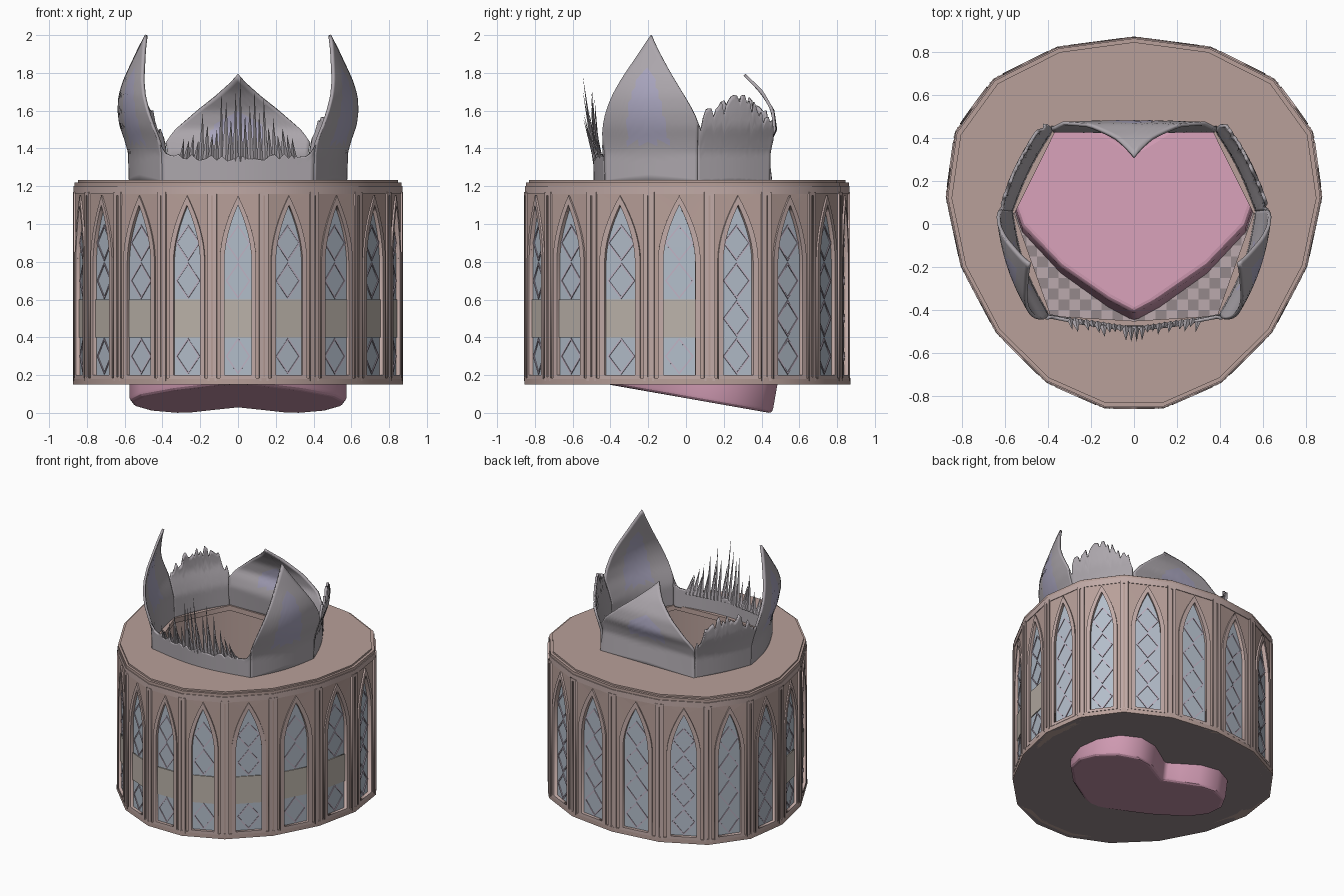
import bpy, bmesh, math, random
from mathutils import Matrix, Vector

if "Cube" in bpy.data.objects:
    bpy.data.objects.remove(bpy.data.objects["Cube"])

random.seed(4)
SIDES = 17
STEP = 2 * math.pi / SIDES
FRONT = -math.pi / 2


def mat(name, rgb):
    m = bpy.data.materials.new(name)
    m.diffuse_color = (*rgb, 1)
    m.use_nodes = True
    m.node_tree.nodes["Principled BSDF"].inputs["Base Color"].default_value = m.diffuse_color
    return m


STONE = mat("rose_stone", (0.48, 0.35, 0.32))
TRIM = mat("pale_trim", (0.53, 0.40, 0.38))
GLASS = mat("blue_glass", (0.45, 0.51, 0.59))
LEAD = mat("lilac_lead", (0.52, 0.45, 0.55))
SAND = mat("sand_band", (0.50, 0.45, 0.40))
GREY = mat("crown_grey", (0.42, 0.39, 0.42))
LILAC = mat("lilac", (0.40, 0.38, 0.52))
PINK = mat("pink", (0.62, 0.32, 0.44))
FLOOR = mat("floor_grey", (0.30, 0.25, 0.26))
TILE = mat("tile_pink", (0.50, 0.40, 0.42))


def add(name, mesh, *mats, matrix=None):
    ob = bpy.data.objects.new(name, mesh)
    bpy.context.collection.objects.link(ob)
    for m in mats:
        if m.name not in mesh.materials:
            mesh.materials.append(m)
    if matrix:
        ob.matrix_world = matrix
    return ob


def add_drum(name, mesh, m, matrix=Matrix()):
    """Place a drum part, then warp it: the plan is wider at the back."""
    me = mesh.copy()
    me.transform(matrix)
    for v in me.vertices:
        x, y, z = v.co
        r2 = x * x + y * y
        s = 1 + .015 * (2 * x * y / max(r2, 1e-6)) ** 2
        v.co = (s * x * (1 + .16 * y) * .995, s * y + .06 * x * x, z)
    return add(name, me, m)


def plate(loops, z0, z1):
    """Mesh of a flat plate; inner loops become holes."""
    c = bpy.data.curves.new("profile", 'CURVE')
    c.dimensions, c.fill_mode, c.extrude = '2D', 'BOTH', (z1 - z0) / 2
    for pts in loops:
        s = c.splines.new('POLY')
        s.points.add(len(pts) - 1)
        for p, (x, y) in zip(s.points, pts):
            p.co = (x, y, 0, 1)
        s.use_cyclic_u = True
    ob = bpy.data.objects.new("profile", c)
    bpy.context.collection.objects.link(ob)
    dg = bpy.context.evaluated_depsgraph_get()
    me = bpy.data.meshes.new_from_object(ob.evaluated_get(dg))
    bpy.data.objects.remove(ob)
    bm = bmesh.new()
    bm.from_mesh(me)
    bmesh.ops.translate(bm, verts=bm.verts, vec=(0, 0, (z0 + z1) / 2))
    bmesh.ops.remove_doubles(bm, verts=bm.verts, dist=1e-5)
    bmesh.ops.recalc_face_normals(bm, faces=bm.faces)
    bm.to_mesh(me)
    bm.free()
    return me


def ngon(apothem):
    r = apothem / math.cos(STEP / 2)
    angles = [FRONT + (i + .5) * STEP for i in range(SIDES)]
    return [(r * math.cos(a), r * math.sin(a)) for a in angles]


def rect(w, y0, y1):
    return [(-w, y0), (w, y0), (w, y1), (-w, y1)]


def arch(w, zb, zs, za):
    right = [(w * (1 - (i / 8) ** 1.8), zs + i / 8 * (za - zs)) for i in range(8)]
    return [(-w, zb), (w, zb)] + right + [(0, za)] + [(-x, z) for x, z in reversed(right)]


def diamond(z, w, h):
    return [(-w, z), (0, z - h), (w, z), (0, z + h)]


# Crown footprint, anticlockwise from the front right corner
RIM = [(.40, -.425), (.57, .06), (.38, .44), (-.38, .44), (-.57, .06), (-.40, -.425)]
# The roof opening is left unwarped by the drum, so it is cut a touch smaller at the back
HOLE = [(.41, -.43), (.555, .03), (.34, .415), (-.34, .415), (-.555, .03), (-.41, -.43), (0, -.45)]

# Hollow drum: wall, floor, roof with opening, plinth and cornice
add_drum("drum_wall", plate([ngon(.83), ngon(.79)], .15, 1.2), STONE)
add_drum("drum_floor", plate([ngon(.85)], .15, .172), FLOOR)
add_drum("plinth", plate([ngon(.856), ngon(.80)], .15, .185), STONE)
add_drum("cornice", plate([ngon(.852), ngon(.79)], 1.16, 1.2), TRIM)
add_drum("roof_lower", plate([ngon(.847), HOLE], 1.195, 1.220), STONE)
add_drum("roof_upper", plate([ngon(.83), HOLE], 1.218, 1.232), STONE)

# Checkered tiles inside
bm = bmesh.new()
S = .05
for i in range(-14, 14):
    for j in range(-14, 14):
        if (i + j) % 2 == 0 and math.hypot((i + .5) * S, (j + .5) * S) < .72:
            bm.faces.new([bm.verts.new(((i + a) * S, (j + b) * S, .174))
                          for a, b in ((0, 0), (1, 0), (1, 1), (0, 1))])
tiles = bpy.data.meshes.new("floor_tiles")
bm.to_mesh(tiles)
bm.free()
add("floor_tiles", tiles, TILE)

# Window bays repeated round the drum
inner = arch(.084, .20, .80, 1.10)
outer = arch(.112, .18, .81, 1.15)
lattice = [d for z in (.30, .50, .70, .90) for d in (diamond(z, .076, .097), diamond(z, .066, .084))]
BAY = [
    ("bay_panel", plate([rect(.158, .16, 1.19), inner], .825, .848), STONE),
    ("window_arch", plate([outer, inner], .84, .858), TRIM),
    ("window_pane", plate([inner], .825, .835), GLASS),
    ("window_lattice", plate(lattice, .833, .840), LEAD),
]
band = plate([rect(.083, .40, .60)], .833, .842)
post = plate([rect(.028, .17, 1.17), rect(.006, .19, 1.15)], .84, .868)
core = plate([rect(.008, .18, 1.16)], .84, .862)


def around(a):
    c, s = math.cos(a), math.sin(a)
    return Matrix(((-s, 0, c, 0), (c, 0, s, 0), (0, 1, 0, 0), (0, 0, 0, 1)))


for k in range(SIDES):
    a = FRONT + k * STEP
    for name, me, m in BAY:
        add_drum(name, me, m, around(a))
    if math.sin(a) < .1:
        add_drum("window_band", band, SAND, around(a))
    add_drum("pilaster", post, TRIM, around(a + STEP / 2))
    add_drum("pilaster_groove", core, STONE, around(a + STEP / 2))

# Tilted heart set through the floor
half = [(.09, .38), (.2, .45), (.34, .475), (.47, .41), (.555, .27), (.575, .12),
        (.52, -.04), (.34, -.23), (.12, -.385)]
heart_pts = [(0, .32)] + half + [(0, -.45)] + [(-x, y) for x, y in reversed(half)]
heart = add("heart", plate([heart_pts], -.12, .12), PINK,
            matrix=Matrix.Translation((0, .01, .198)) @ Matrix.Rotation(math.radians(-10), 4, 'X'))
bev = heart.modifiers.new("bevel", 'BEVEL')
bev.width, bev.segments, bev.limit_method = .025, 3, 'ANGLE'
bev.angle_limit = math.radians(50)


# Crown petals: curved sheets rising from each side of the rim
def interp(prof, z):
    for (z0, o0), (z1, o1) in zip(prof, prof[1:]):
        if z <= z1:
            return o0 + (o1 - o0) * max(0, (z - z0) / (z1 - z0))
    return prof[-1][1]


def petal(name, A, B, za, peak, zb, prof, power=.85, rag=0, bulge=0, panel=True):
    A, B = Vector(A), Vector(B)
    nu, nv = 32, 18
    bm = bmesh.new()
    rows = []
    for i in range(nu + 1):
        t = i / nu
        k = 1 - abs(2 * t - 1)
        base = za + (zb - za) * t
        top = base + (peak - base) * k ** power - (random.random() * rag if 0 < i < nu else 0)
        p = A.lerp(B, t)
        p = p + p.normalized() * bulge * math.sin(k * math.pi / 2)
        col = []
        for j in range(nv + 1):
            z = 1.22 + (top - 1.22) * j / nv
            q = p + p.normalized() * interp(prof, z)
            col.append(bm.verts.new((q.x, q.y, z)))
        rows.append(col)
    for i in range(nu):
        k = abs(2 * (i + .5) / nu - 1)
        for j in range(nv):
            f = bm.faces.new((rows[i][j], rows[i + 1][j], rows[i + 1][j + 1], rows[i][j + 1]))
            f.smooth = True
            z = f.calc_center_median().z
            if panel and 1.43 < z < 1.43 + (peak - 1.62) * (1 - (k / .42) ** 2):
                f.material_index = 1
    me = bpy.data.meshes.new(name)
    bm.to_mesh(me)
    bm.free()
    ob = add(name, me, GREY, LILAC)
    sol = ob.modifiers.new("thickness", 'SOLIDIFY')
    sol.thickness, sol.offset = .016, 0


SIDE = [(1.22, 0), (1.38, .005), (1.45, .025), (1.52, .05), (1.6, .065), (1.68, .066), (1.76, .05),
        (1.85, .02), (1.93, -.005), (2, -.03)]
BACK = [(1.22, .01), (1.38, -.01), (1.45, .01), (1.5, .035), (1.6, .02), (1.7, -.04), (1.79, -.13)]
LOW = [(1.22, 0), (1.38, .005), (1.45, .025), (1.52, .05), (1.6, .055), (1.7, .05)]
petal("petal_right", RIM[0], RIM[1], 1.43, 2.0, 1.53, SIDE, bulge=.03)
petal("petal_left", RIM[4], RIM[5], 1.53, 2.0, 1.43, SIDE, bulge=.03)
petal("petal_back", RIM[2], RIM[3], 1.43, 1.79, 1.43, BACK, .95)
petal("petal_back_right", RIM[1], RIM[2], 1.53, 1.70, 1.45, LOW, .45, .09, .015, False)
petal("petal_back_left", RIM[3], RIM[4], 1.45, 1.70, 1.53, LOW, .45, .09, .015, False)
petal("petal_front", RIM[5], RIM[0], 1.42, 1.36, 1.42, LOW, .25, .03, .055, False)

# Broken front petal: thin standing shards
bm = bmesh.new()
for i in range(24):
    x = -.30 + .60 * i / 23
    y = -.485 + .06 * abs(x) / .4
    h = (.08 + .44 * (1 - abs(x) / .32)) * random.uniform(.35, 1)
    w = random.uniform(.012, .022)
    tip = bm.verts.new((x * .95, y - .02 - .05 * random.random(), 1.36 + h))
    b = [bm.verts.new((x + dx, y + dy, 1.33)) for dx, dy in ((-w, 0), (0, -.01), (w, 0), (0, .01))]
    for n in range(4):
        bm.faces.new((b[n], b[(n + 1) % 4], tip))
shards = bpy.data.meshes.new("front_shards")
bm.to_mesh(shards)
bm.free()
add("front_shards", shards, GREY)
